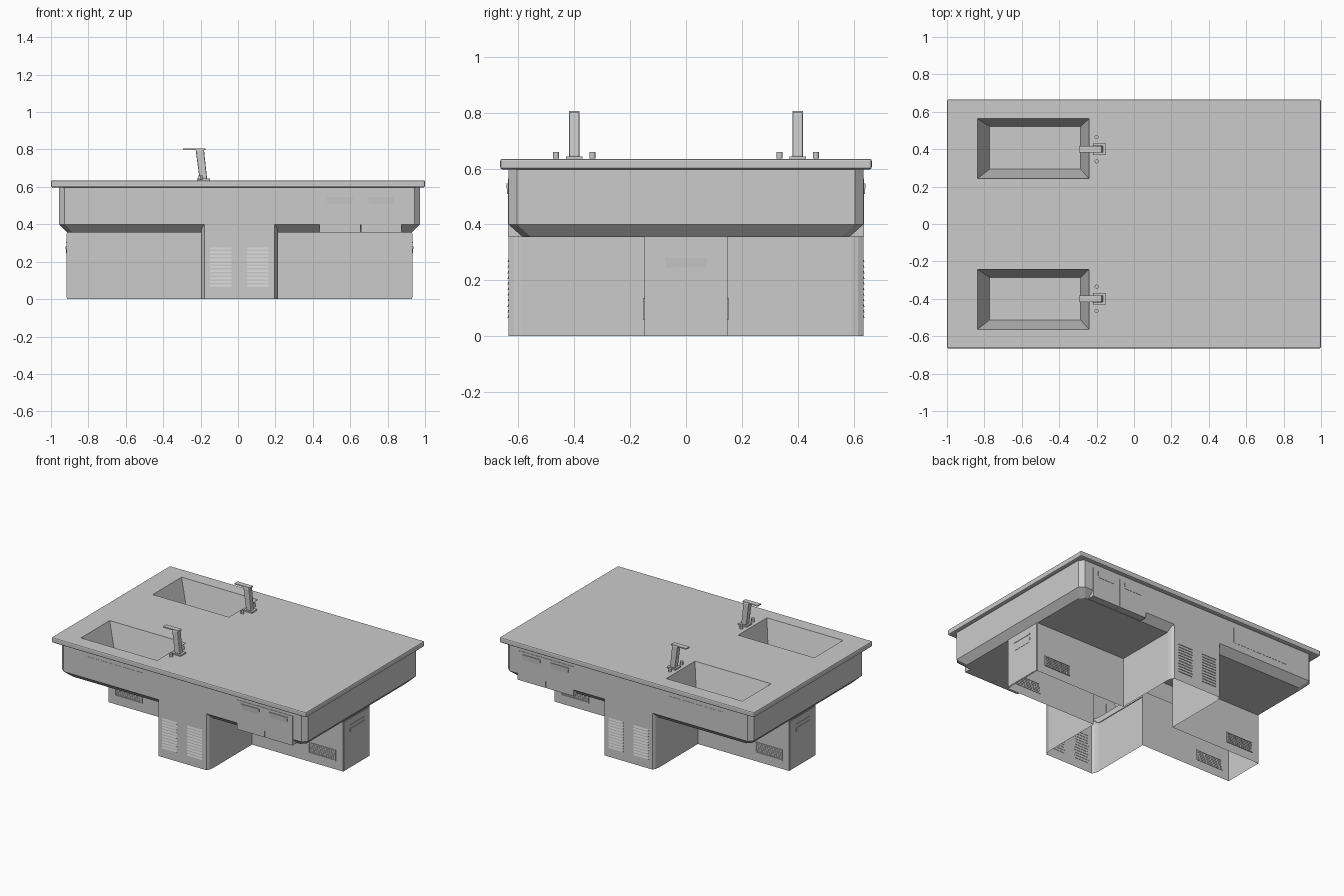
import bpy, bmesh, math
from mathutils import Vector

if "Cube" in bpy.data.objects:
    bpy.data.objects.remove(bpy.data.objects["Cube"])

CX = 0.008  # the cabinet sits slightly off the worktop centre


def mesh_obj(name, verts, faces):
    me = bpy.data.meshes.new(name)
    bm = bmesh.new()
    vs = [bm.verts.new(v) for v in verts]
    for f in faces:
        bm.faces.new([vs[i] for i in f])
    bmesh.ops.recalc_face_normals(bm, faces=bm.faces)
    bm.to_mesh(me)
    bm.free()
    ob = bpy.data.objects.new(name, me)
    bpy.context.collection.objects.link(ob)
    return ob


def loft(name, rings, bottom=False, top=False):
    """Walls through equal-length rings of points, with optional caps."""
    n = len(rings[0])
    verts = [p for r in rings for p in r]
    faces = [(k * n + i, k * n + (i + 1) % n, (k + 1) * n + (i + 1) % n, (k + 1) * n + i)
             for k in range(len(rings) - 1) for i in range(n)]
    if bottom:
        faces.append(tuple(range(n)))
    if top:
        faces.append(tuple(range(len(verts) - n, len(verts))))
    return mesh_obj(name, verts, faces)


def rect(x0, x1, y0, y1, z):
    return [(x0, y0, z), (x1, y0, z), (x1, y1, z), (x0, y1, z)]


def box(name, x0, x1, y0, y1, z0, z1):
    return loft(name, [rect(x0, x1, y0, y1, z0), rect(x0, x1, y0, y1, z1)], True, True)


def side_box(name, s, x0, x1, y0, y1, z0, z1):
    """Box placed on the front (s=-1) or back (s=1)."""
    return box(name, x0, x1, min(s * y0, s * y1), max(s * y0, s * y1), z0, z1)


def bevel(ob, w, seg=2):
    m = ob.modifiers.new("bevel", 'BEVEL')
    m.width, m.segments = w, seg


def octagon(hx, hy, c, z):
    q = [(hx, -hy + c), (hx, hy - c), (hx - c, hy), (-hx + c, hy),
         (-hx, hy - c), (-hx, -hy + c), (-hx + c, -hy), (hx - c, -hy)]
    return [(CX + x, y, z) for x, y in q]


# Worktop with two sink openings
worktop = box("worktop", -1, 1, -0.665, 0.665, 0.597, 0.635)
bevel(worktop, 0.008)
for s in (-1, 1):
    cut = box("sink_cutter", -0.838, -0.24, s * 0.403 - 0.161, s * 0.403 + 0.161, 0.5, 0.7)
    cut.hide_render = True
    cut.hide_viewport = True
    m = worktop.modifiers.new("sink_opening", 'BOOLEAN')
    m.operation, m.object, m.solver = 'DIFFERENCE', cut, 'EXACT'

# Apron with sloping lower edge
loft("apron", [octagon(0.965, 0.635, 0.03, 0.6), octagon(0.965, 0.635, 0.03, 0.4),
               octagon(0.92, 0.585, 0.03, 0.355)])

# Underside panels in the four corners between the base arms
for sx in (-1, 1):
    for sy in (-1, 1):
        pts = [(0.2, 0.148), (0.92, 0.148), (0.92, 0.555), (0.89, 0.585), (0.2, 0.585)]
        mesh_obj("underside_panel", [(CX + sx * x, sy * y, 0.355) for x, y in pts],
                 [tuple(range(5))])

# Cross-shaped base, open underneath
quarter = [(0.922, 0.148), (0.205, 0.148), (0.205, 0.59), (0.2, 0.615), (0.188, 0.635)]
outline = []
for sx, sy, step in ((1, 1, 1), (-1, 1, -1), (-1, -1, 1), (1, -1, -1)):
    outline += [(CX + sx * x, sy * y) for x, y in quarter[::step]]
loft("cross_base", [[(x, y, z) for x, y in outline] for z in (0, 0.4)])


def pull(name, place, w, z0, z1):
    """Shallow tapered finger pull; place(u, depth) maps to x, y."""
    back, front = [], []
    for u, z in ((-w + 0.006, z0), (w - 0.006, z0), (w, z1), (-w, z1)):
        for ring, d in ((back, 0.0), (front, 0.003 if z == z0 else 0.006)):
            x, y = place(u, d)
            ring.append((x, y, z))
    loft(name, [back, front], True, True)


for s in (-1, 1):
    # Drawers with finger pulls
    for x0 in (0.437, 0.658):
        side_box("drawer_front", s, x0, x0 + 0.217, 0.58, 0.638, 0.357, 0.565)
        pull("drawer_pull", lambda u, d: (x0 + 0.108 + u, s * (0.637 + d)), 0.072, 0.508, 0.547)
    # False panel in front of the sink
    side_box("sink_panel", s, -0.74, -0.3, 0.63, 0.6365, 0.45, 0.557)

    # Louvred vents on the short arms
    for xv in (-0.092, 0.105):
        for i in range(11):
            z = 0.065 + i * 0.02
            pts = []
            for x in (xv - 0.058, xv + 0.058):
                pts.append([(x, s * 0.633, z), (x, s * 0.639, z), (x, s * 0.634, z + 0.015)])
            loft("tall_vent_slat", pts, True, True)

    # Framed low vents on the long arms
    for xv in (-0.755, 0.765):
        x0, x1, z0, z1, t = xv - 0.107, xv + 0.107, 0.06, 0.137, 0.008
        for a, b, c, d in ((x0, x1, z0, z0 + t), (x0, x1, z1 - t, z1),
                           (x0, x0 + t, z0 + t, z1 - t), (x1 - t, x1, z0 + t, z1 - t)):
            side_box("low_vent_frame", s, a, b, 0.145, 0.154, c, d)
        for i in range(5):
            z = 0.072 + i * 0.0115
            side_box("low_vent_slat", s, x0 + t, x1 - t, 0.146, 0.151, z, z + 0.006)

    # End door with ledge and finger pull
    xe = CX + s * 0.922
    box("end_door", min(xe, xe + s * 0.003), max(xe, xe + s * 0.003), -0.143, 0.143, 0.008, 0.35)
    box("door_ledge", min(xe, xe + s * 0.006), max(xe, xe + s * 0.006), -0.078, 0.078, 0.301, 0.306)
    pull("door_pull", lambda u, d: (xe + s * (0.002 + d), u), 0.078, 0.245, 0.28)

    # Sink basin and drain
    yc = s * 0.403
    loft("sink_basin", [rect(-0.772, -0.285, yc - 0.11, yc + 0.118, 0.46),
                        rect(-0.838, -0.24, yc - 0.161, yc + 0.161, 0.634)], bottom=True)
    bpy.ops.mesh.primitive_cylinder_add(vertices=20, radius=0.02, depth=0.006,
                                        location=(-0.692, s * 0.41, 0.462))
    bpy.context.object.name = "drain"

    # Tap: base plate, leaning column, flat spout and two knobs
    yt = s * 0.4
    box("tap_base", -0.218, -0.15, yt - 0.03, yt + 0.03, 0.633, 0.644)
    column = loft("tap_column", [rect(-0.205, -0.165, yt - 0.019, yt + 0.019, 0.64),
                                 rect(-0.227, -0.182, yt - 0.019, yt + 0.019, 0.8)], True, True)
    bevel(column, 0.006)
    box("tap_spout", -0.295, -0.175, yt - 0.018, yt + 0.018, 0.798, 0.806)
    for k in (-1, 1):
        yk = yt + k * 0.065
        bpy.ops.mesh.primitive_cylinder_add(vertices=12, radius=0.011, depth=0.024,
                                            location=(-0.2, yk, 0.648))
        bpy.context.object.name = "tap_knob"
        bpy.ops.object.shade_smooth_by_angle()
